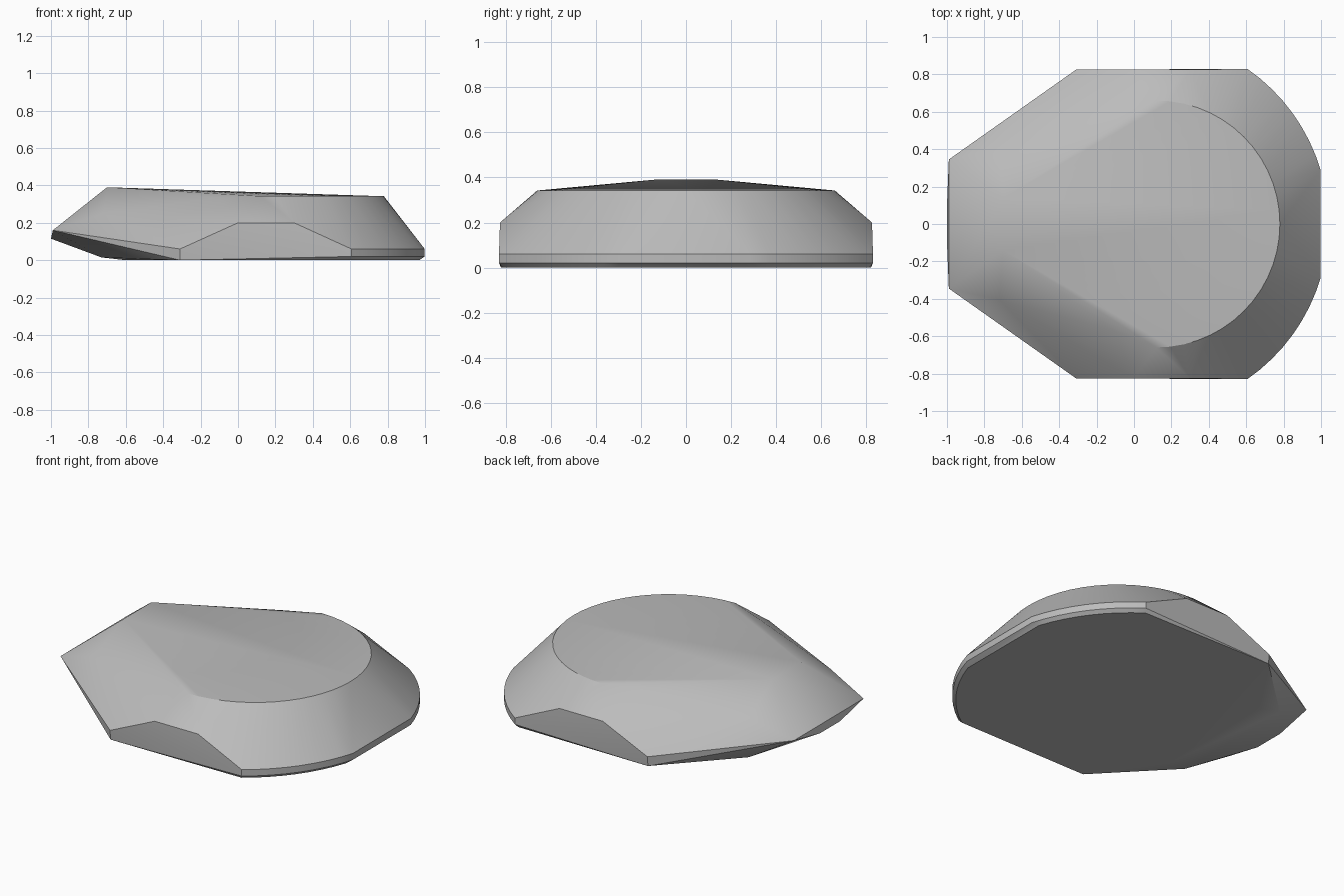
import bpy, bmesh
from math import sin, cos, radians

old = bpy.data.objects.get("Cube")
if old:
    bpy.data.objects.remove(old)

# Stone grey material
grey = bpy.data.materials.new("stone_grey")
grey.use_nodes = True
grey.diffuse_color = (0.5, 0.5, 0.5, 1)
grey.node_tree.nodes["Principled BSDF"].inputs["Base Color"].default_value = (0.5, 0.5, 0.5, 1)


def arc(cx, radius, z, start, end, steps):
    """Points on a level arc around the x axis point cx."""
    angles = [radians(start + (end - start) * i / steps) for i in range(steps + 1)]
    return [(cx + radius * cos(a), radius * sin(a), z) for a in angles]


# Points of one half, mirrored across y below
half = []
half += arc(0.12, 0.66, 0.342, 0, 90, 14)          # rounded top rim
half += arc(0.03, 1.01, 0.06, 16.5, 55.2, 8)       # belt, upper edge
half += arc(0.03, 1.01, 0.02, 16.5, 55.2, 8)       # belt, lower edge
half += arc(0.03, 0.99, 0.0, 18.5, 55.2, 8)        # base rim
half += [(0.0, 0.825, 0.2), (0.3, 0.825, 0.2),     # flat side panel
         (-0.31, 0.825, 0.06), (-0.31, 0.82, 0.0), (0.6, 0.825, 0.06)]
half += [(-0.7, 0.14, 0.39),                       # blunt pointed end
         (-0.72, 0.405, 0.25), (-0.1, 0.575, 0.335),
         (-0.99, 0.345, 0.16), (-1.0, 0.1, 0.115),
         (-0.73, 0.42, 0.015), (-0.6, 0.4, 0.0)]

# Faceted stone body
bm = bmesh.new()
for x, y, z in half:
    for side in (1, -1):
        bm.verts.new((x, y * side, z))
bmesh.ops.remove_doubles(bm, verts=bm.verts, dist=0.002)
hull = bmesh.ops.convex_hull(bm, input=bm.verts)
loose = [v for v in bm.verts if not v.link_faces]
bmesh.ops.delete(bm, geom=loose, context='VERTS')
bmesh.ops.dissolve_limit(bm, angle_limit=radians(0.5), verts=bm.verts, edges=bm.edges)
bmesh.ops.recalc_face_normals(bm, faces=bm.faces)

mesh = bpy.data.meshes.new("stone_body")
bm.to_mesh(mesh)
bm.free()
mesh.materials.append(grey)
body = bpy.data.objects.new("stone_body", mesh)
bpy.context.collection.objects.link(body)

bpy.ops.object.select_all(action='DESELECT')
body.select_set(True)
bpy.context.view_layer.objects.active = body
bpy.ops.object.shade_smooth_by_angle(angle=radians(30))
